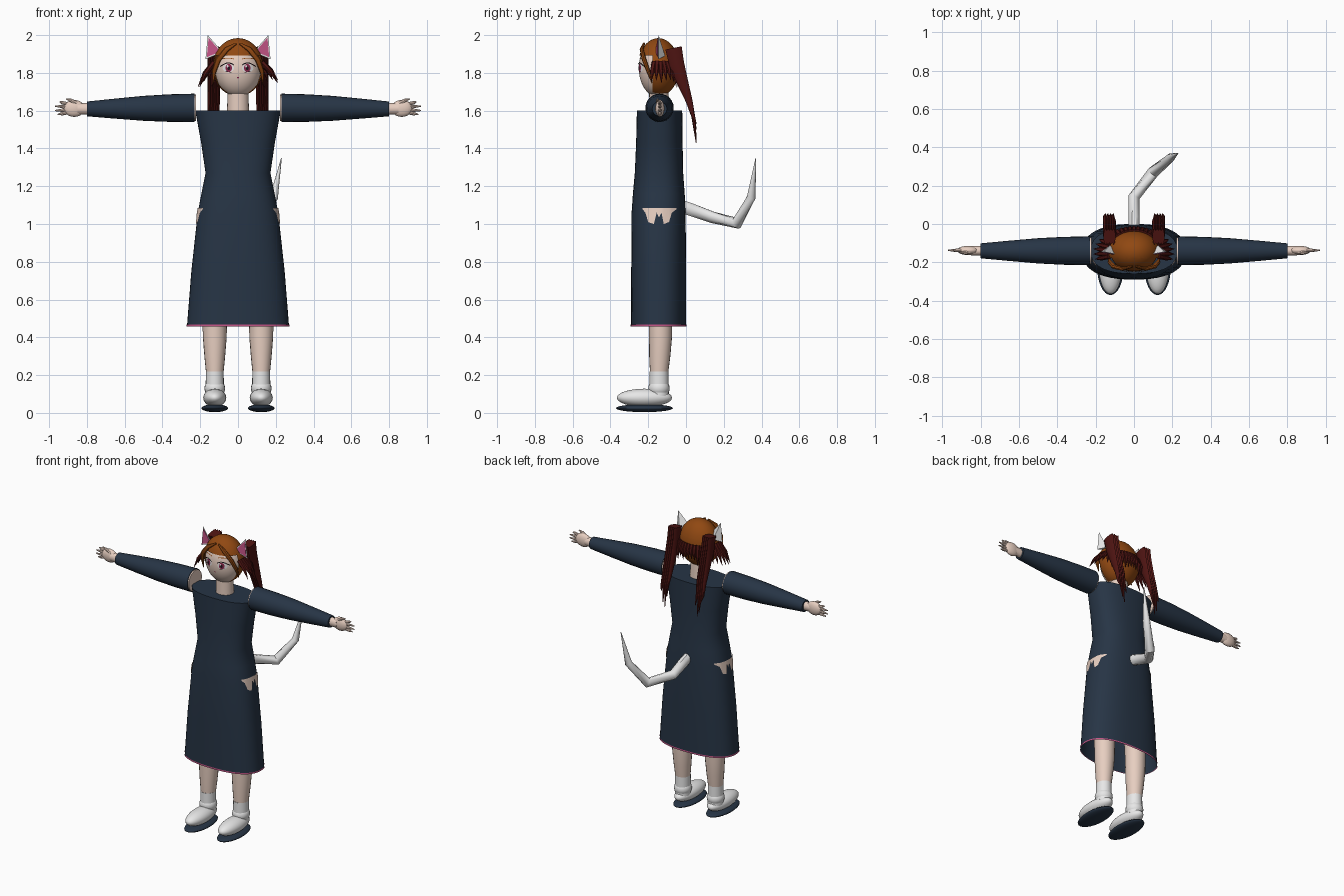
import bpy, bmesh, math, random
from mathutils import Vector

random.seed(4)
if "Cube" in bpy.data.objects:
    bpy.data.objects.remove(bpy.data.objects["Cube"])


def material(name, r, g, b):
    m = bpy.data.materials.new(name)
    m.use_nodes = True
    m.diffuse_color = (r, g, b, 1)
    m.node_tree.nodes["Principled BSDF"].inputs["Base Color"].default_value = (r, g, b, 1)
    return m


NAVY = material("navy cloth", .02, .035, .06)
SKIN = material("skin", .8, .62, .53)
WHITE = material("white", .8, .8, .8)
BROWN = material("orange brown hair", .28, .065, .006)
RED = material("dark red hair", .075, .007, .006)
PINK = material("pink", .55, .09, .24)
IRIS = material("wine iris", .25, .02, .07)
BLACK = material("near black", .01, .007, .01)

made = []


def finish(name, bm, mat):
    bmesh.ops.remove_doubles(bm, verts=bm.verts, dist=1e-5)
    bmesh.ops.recalc_face_normals(bm, faces=bm.faces)
    me = bpy.data.meshes.new(name)
    bm.to_mesh(me)
    bm.free()
    me.materials.append(mat)
    ob = bpy.data.objects.new(name, me)
    bpy.context.collection.objects.link(ob)
    made.append(ob)
    return ob


def loft(name, rings, mat, closed=True, caps=(True, True)):
    bm = bmesh.new()
    rows = [[bm.verts.new(p) for p in r] for r in rings]
    n = len(rows[0])
    for a, b in zip(rows, rows[1:]):
        for i in range(n if closed else n - 1):
            j = (i + 1) % n
            bm.faces.new((a[i], a[j], b[j], b[i]))
    if closed:
        for want, row in zip(caps, (rows[0], rows[-1])):
            if want:
                bm.faces.new(row)
    return finish(name, bm, mat)


def tube(name, path, radii, mat, ref=(1, 0, 0), n=12):
    # radii are (along ref, across ref) at each path point
    path, ref, rings = [Vector(p) for p in path], Vector(ref), []
    for i, p in enumerate(path):
        t = (path[min(i + 1, len(path) - 1)] - path[max(i - 1, 0)]).normalized()
        u = (ref - ref.dot(t) * t).normalized()
        v = t.cross(u)
        a, b = radii[i]
        rings.append([p + u * a * math.cos(k * math.tau / n) + v * b * math.sin(k * math.tau / n)
                      for k in range(n)])
    return loft(name, rings, mat)


def ellipsoid(name, centre, size, mat, cut=None, seg=32):
    bm = bmesh.new()
    bmesh.ops.create_uvsphere(bm, u_segments=seg, v_segments=seg // 2, radius=1)
    for v in bm.verts:
        v.co = Vector(centre) + Vector(a * b for a, b in zip(v.co, size))
    if cut:
        cut(bm)
    return finish(name, bm, mat)


def side_name(s):
    return "left" if s > 0 else "right"


# Dress: rounded sections of height, half width, centre y, half depth
SECTIONS = [(.46, .27, -.145, .145), (.75, .247, -.145, .145), (1.06, .213, -.145, .143),
            (1.16, .194, -.144, .137), (1.27, .172, -.143, .128), (1.43, .195, -.141, .123),
            (1.6, .226, -.14, .12)]
POWER = 2.4


def rounded(z, w, yc, d, n=48):
    def f(c):
        return math.copysign(abs(c) ** (2 / POWER), c)
    return [(w * f(math.cos(k * math.tau / n)), yc + d * f(math.sin(k * math.tau / n)), z)
            for k in range(n)]


loft("dress", [rounded(*s) for s in SECTIONS], NAVY, caps=(False, True))
loft("hem_trim", [rounded(z, .273, -.145, .148) for z in (.458, .468)], PINK, caps=(False, False))


def hip_point(s, y, z):
    # point just outside the skirt at the hip
    t = (z - .75) / .31
    w = .247 + (.213 - .247) * min(t, 1) - max(0, z - 1.06) * .19
    return (s * (w * (1 - abs((y + .145) / .143) ** POWER) ** (1 / POWER) + .005), y, z)


TEETH = [(-.23, 1.078), (-.215, 1.06), (-.2, 1.01), (-.17, 1.0), (-.155, 1.06), (-.143, 1.035),
         (-.13, 1.06), (-.118, 1.0), (-.09, 1.01), (-.075, 1.06), (-.05, 1.078)]

for s in (-1, 1):
    side = side_name(s)
    loft(side + "_hip_opening", [[hip_point(s, y, z) for y, z in TEETH],
                                 [hip_point(s, y, 1.085) for y, z in TEETH]], SKIN, closed=False)

    # Sleeve, shoulder and hand
    arm = [(.23, .075), (.36, .073), (.5, .066), (.65, .053), (.8, .039)]
    tube(side + "_sleeve", [(s * x, -.14, 1.615 - (x - .23) * .01) for x, r in arm],
         [(r, r) for x, r in arm], NAVY, ref=(0, 0, 1), n=24)
    tube(side + "_shoulder", [(s * .222, -.14, 1.615), (s * .235, -.14, 1.615)],
         [(.07, .07)] * 2, SKIN, ref=(0, 0, 1), n=24)
    tube(side + "_wrist", [(s * .79, -.14, 1.61), (s * .85, -.14, 1.61)],
         [(.03, .025)] * 2, SKIN, ref=(0, 0, 1))
    ellipsoid(side + "_palm", (s * .867, -.138, 1.612), (.056, .024, .045), SKIN, seg=20)
    for k, (dz, tip) in enumerate([(.032, .945), (.012, .968), (-.008, .97), (-.026, .955)]):
        tube(f"{side}_finger_{k + 1}",
             [(s * .89, -.138, 1.61 + dz * .7), (s * .93, -.138, 1.61 + dz), (s * tip, -.137, 1.61 + dz * 1.15)],
             [(.01, .01), (.009, .009), (.003, .003)], SKIN, ref=(0, 0, 1), n=8)
    tube(side + "_thumb", [(s * .85, -.145, 1.635), (s * .885, -.15, 1.655), (s * .91, -.15, 1.663)],
         [(.013, .012), (.009, .009), (.003, .003)], SKIN, ref=(0, 0, 1), n=8)

    # Leg, sock and shoe
    x = s * .123
    tube(side + "_leg", [(x, -.143, .2), (x, -.139, .3), (x, -.135, .4), (x, -.135, .55), (x * .8, -.14, 1.0)],
         [(.045, .047), (.055, .056), (.063, .061), (.066, .064), (.08, .08)], SKIN, n=20)
    tube(side + "_sock", [(x, -.143, .09), (x, -.143, .22)], [(.049, .052), (.047, .05)], WHITE, n=20)
    ellipsoid(side + "_ankle", (x, -.143, .13), (.055, .057, .05), WHITE, seg=20)
    ellipsoid(side + "_shoe", (x, -.22, .08), (.061, .146, .048), WHITE)
    ellipsoid(side + "_sole", (x, -.22, .025), (.07, .151, .021), NAVY)

# Tail
tube("tail", [(0, -.03, 1.095), (0, .03, 1.075), (0, .14, 1.035), (.1, .27, 1.005), (.19, .345, 1.14),
              (.23, .37, 1.35)],
     [(.03, .035), (.03, .035), (.03, .032), (.032, .032), (.022, .024), (.002, .002)], WHITE, n=10)

# Head and neck
HEAD, SIZE = Vector((0, -.148, 1.825)), Vector((.122, .102, .152))
ellipsoid("head", HEAD, SIZE, SKIN, seg=48)
tube("neck", [(0, -.14, 1.58), (0, -.145, 1.74)], [(.058, .054), (.055, .05)], SKIN, n=24)


def face_opening(bm):
    for co, no in (((0, -.178, 0), (0, 1, 0)), ((0, 0, 1.893), (0, 0, 1))):
        bmesh.ops.bisect_plane(bm, geom=bm.verts[:] + bm.edges[:] + bm.faces[:], plane_co=co, plane_no=no)
    gone = [f for f in bm.faces if f.calc_center_median().y < -.178 and f.calc_center_median().z < 1.893]
    bmesh.ops.delete(bm, geom=gone, context='FACES')


ellipsoid("hair_cap", (0, -.146, 1.83), (.134, .11, .154), BROWN, cut=face_opening, seg=48)


# Face details laid on the head surface
def on_face(x, z, lift):
    k = 1 - (x / SIZE.x) ** 2 - ((z - HEAD.z) / SIZE.z) ** 2
    return (x, HEAD.y - SIZE.y * math.sqrt(max(k, 0)) - lift, z)


def disc(name, x, z, rx, rz, lift, mat):
    rings = [[on_face(x + q * rx * math.cos(k * math.tau / 20), z + q * rz * math.sin(k * math.tau / 20), lift)
              for k in range(20)] for q in (1, .5, .01)]
    loft(name, rings, mat)


def stroke(name, points, thick, lift, mat):
    rows = [[on_face(x, z + d, lift) for x, z in points] for d in (0, thick)]
    loft(name, rows, mat, closed=False)


for s in (-1, 1):
    side = side_name(s)
    disc(side + "_eye_white", s * .051, 1.825, .03, .022, .003, WHITE)
    disc(side + "_iris", s * .049, 1.826, .017, .021, .005, IRIS)
    disc(side + "_pupil", s * .049, 1.825, .007, .01, .007, BLACK)
    disc(side + "_eye_shine", s * .049 - .006, 1.835, .005, .006, .008, WHITE)
    stroke(side + "_upper_lash", [(s * (.02 + .0125 * k), 1.838 + .012 * math.sin(k * math.pi / 5))
                                  for k in range(7)], .006, .007, BLACK)
    stroke(side + "_lower_lash", [(s * (.035 + .01 * k), 1.802 + .0015 * k) for k in range(4)], .003, .005, BLACK)
    stroke(side + "_brow", [(s * (.022 + .016 * k), 1.872 + .004 * math.sin(k * math.pi / 4))
                            for k in range(5)], .004, .003, BROWN)

    # Ear: white shell with a pink plate in front
    tip, inner, outer = Vector((s * .16, -.145, 2.0)), Vector((s * .082, -.16, 1.91)), Vector((s * .172, -.145, 1.872))
    back = Vector((s * .125, -.11, 1.89))
    loft(side + "_ear", [[inner, outer, back], [tip] * 3], WHITE, caps=(True, False))
    mid = (tip + inner + outer) / 3
    plate = [mid + (p - mid) * .8 + Vector((0, -.004, 0)) for p in (tip, inner, outer)]
    loft(side + "_inner_ear", [plate, [p + Vector((0, .003, 0)) for p in plate]], PINK)

    # Front lock framing the face
    tube(side + "_front_lock", [(s * .01, -.222, 1.955), (s * .06, -.235, 1.925), (s * .105, -.222, 1.87),
                                (s * .126, -.2, 1.81), (s * .132, -.18, 1.745)],
         [(.006, .006), (.014, .01), (.015, .012), (.012, .01), (.002, .002)], BROWN, n=8)

    # Pigtail made of overlapping strands
    for k, end in enumerate((1.5, 1.43, 1.46, 1.53)):
        x = s * (.107 + .014 * k)
        tube(f"{side}_pigtail_{k + 1}", [(x, -.066, 1.932), (x, -.05, 1.85), (x, -.018, 1.75),
                                         (x, .017, 1.65), (x + s * .004, .038, 1.57), (x, .054, end)],
             [(.011, .044), (.013, .04), (.013, .03), (.012, .018), (.009, .01), (.002, .002)], RED, n=8)

disc("mouth", 0, 1.775, .005, .004, .003, IRIS)

# Shaggy tufts around the back of the head
COUNT = 25
for k in range(COUNT):
    a = math.radians(-12 + 204 * k / (COUNT - 1))
    c, sn = math.cos(a), math.sin(a)
    flare = .012 + .07 * abs(c) ** 3
    drop = random.uniform(.09, .135)
    ring = [(.13 + e, .106 + e) for e in (0, .015 + flare * .4, flare)]
    tube(f"hair_tuft_{k + 1}", [(rx * c, -.146 + ry * sn, 1.855 - drop * q)
                                for (rx, ry), q in zip(ring, (0, .45, 1))],
         [(.015, .015), (.013, .011), (.001, .001)], RED, ref=(-sn, c, 0), n=6)

# Smooth shading with sharp edges kept
bpy.ops.object.select_all(action='DESELECT')
for ob in made:
    ob.select_set(True)
bpy.context.view_layer.objects.active = made[0]
bpy.ops.object.shade_smooth_by_angle(angle=math.radians(40))
